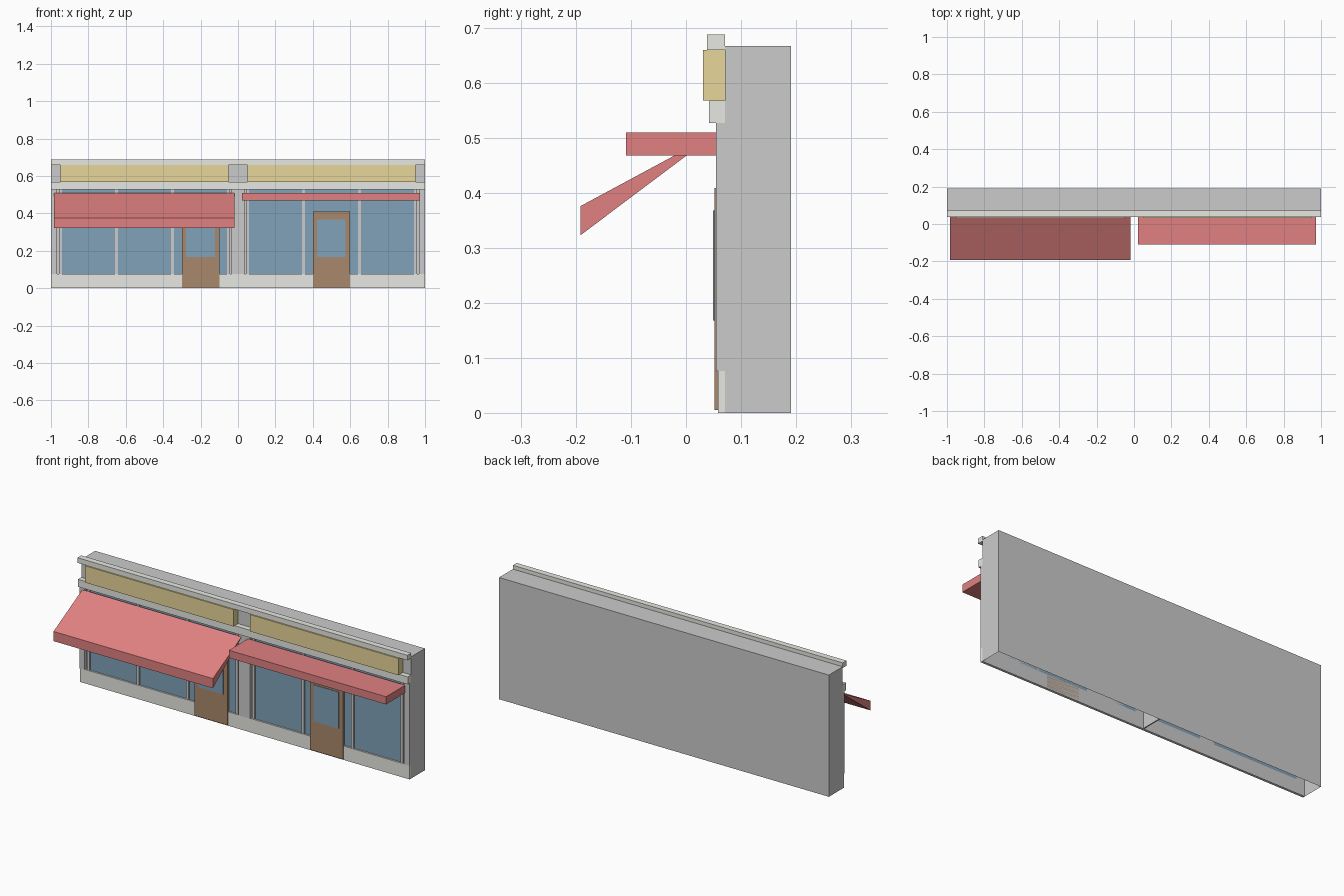
import bpy, bmesh

if "Cube" in bpy.data.objects:
    bpy.data.objects.remove(bpy.data.objects["Cube"])


def material(name, rgb):
    m = bpy.data.materials.new(name)
    m.diffuse_color = (*rgb, 1)
    m.use_nodes = True
    m.node_tree.nodes["Principled BSDF"].inputs["Base Color"].default_value = m.diffuse_color
    return m


STONE = material("pale_stone", (0.80, 0.80, 0.76))
YELLOW = material("sign_yellow", (0.80, 0.68, 0.32))
RED = material("awning_red", (0.75, 0.22, 0.22))
GLASS = material("glass_blue", (0.22, 0.36, 0.48))
WOOD = material("door_wood", (0.40, 0.25, 0.15))


def prism(name, profile, x0, x1, mat=None, drop=None):
    """Extrude a (y, z) profile along x; drop removes faces pointing along a vector."""
    bm = bmesh.new()
    face = bm.faces.new([bm.verts.new((x0, y, z)) for y, z in profile])
    ext = bmesh.ops.extrude_face_region(bm, geom=[face])
    moved = [v for v in ext["geom"] if isinstance(v, bmesh.types.BMVert)]
    bmesh.ops.translate(bm, verts=moved, vec=(x1 - x0, 0, 0))
    bmesh.ops.recalc_face_normals(bm, faces=bm.faces)
    if drop:
        bm.normal_update()
        gone = [f for f in bm.faces if sum(a * b for a, b in zip(f.normal, drop)) > 0.9]
        bmesh.ops.delete(bm, geom=gone, context="FACES")
    mesh = bpy.data.meshes.new(name)
    bm.to_mesh(mesh)
    bm.free()
    if mat:
        mesh.materials.append(mat)
    ob = bpy.data.objects.new(name, mesh)
    bpy.context.collection.objects.link(ob)
    return ob


def box(name, x0, x1, y0, y1, z0, z1, mat=None, drop=None):
    return prism(name, [(y0, z0), (y1, z0), (y1, z1), (y0, z1)], x0, x1, mat, drop)


# Hollow building shell, open underneath, with a dividing wall
box("building_shell", -1, 1, 0.071, 0.191, 0, 0.667, drop=(0, 0, -1))
box("dividing_wall", -0.003, 0.003, 0.072, 0.190, 0.001, 0.660)

# Horizontal stone bands
box("base_plinth", -1, 1, 0.058, 0.071, 0, 0.076, STONE)
box("lower_cornice", -1, 1, 0.042, 0.071, 0.527, 0.568, STONE)
box("top_cornice", -1, 1, 0.038, 0.071, 0.660, 0.688, STONE)

# Pillars at the ends and in the middle
for name, x0, x1 in (("left", -1, -0.968), ("centre", -0.035, 0.035), ("right", 0.968, 1)):
    box(name + "_pillar", x0, x1, 0.055, 0.071, 0.076, 0.527)

for side, start in (("left", -1.0), ("right", 0.0)):
    # Sign board
    box(side + "_sign_board", start + 0.05, start + 0.95, 0.031, 0.071, 0.568, 0.660, YELLOW)
    # Three window panes with slim posts between
    for i in range(3):
        x = start + 0.05 + 0.30 * i
        box(f"{side}_window_{i + 1}", x, x + 0.30, 0.067, 0.071, 0.076, 0.527, GLASS)
    for i in range(4):
        x = start + 0.05 + 0.30 * i
        box(f"{side}_window_post_{i + 1}", x - 0.008, x + 0.008, 0.060, 0.071, 0.076, 0.527)

# Doors with glass panels
for side, x in (("left", -0.3), ("right", 0.4)):
    box(side + "_door", x, x + 0.2, 0.052, 0.071, 0.005, 0.409, WOOD)
    box(side + "_door_glass", x + 0.022, x + 0.176, 0.049, 0.055, 0.168, 0.368, GLASS)

# Sloping wedge awning and flat awning
prism("sloped_awning", [(-0.192, 0.323), (0.057, 0.510), (-0.192, 0.376)], -0.984, -0.018, RED)
box("flat_awning", 0.021, 0.974, -0.109, 0.057, 0.468, 0.510, RED)
